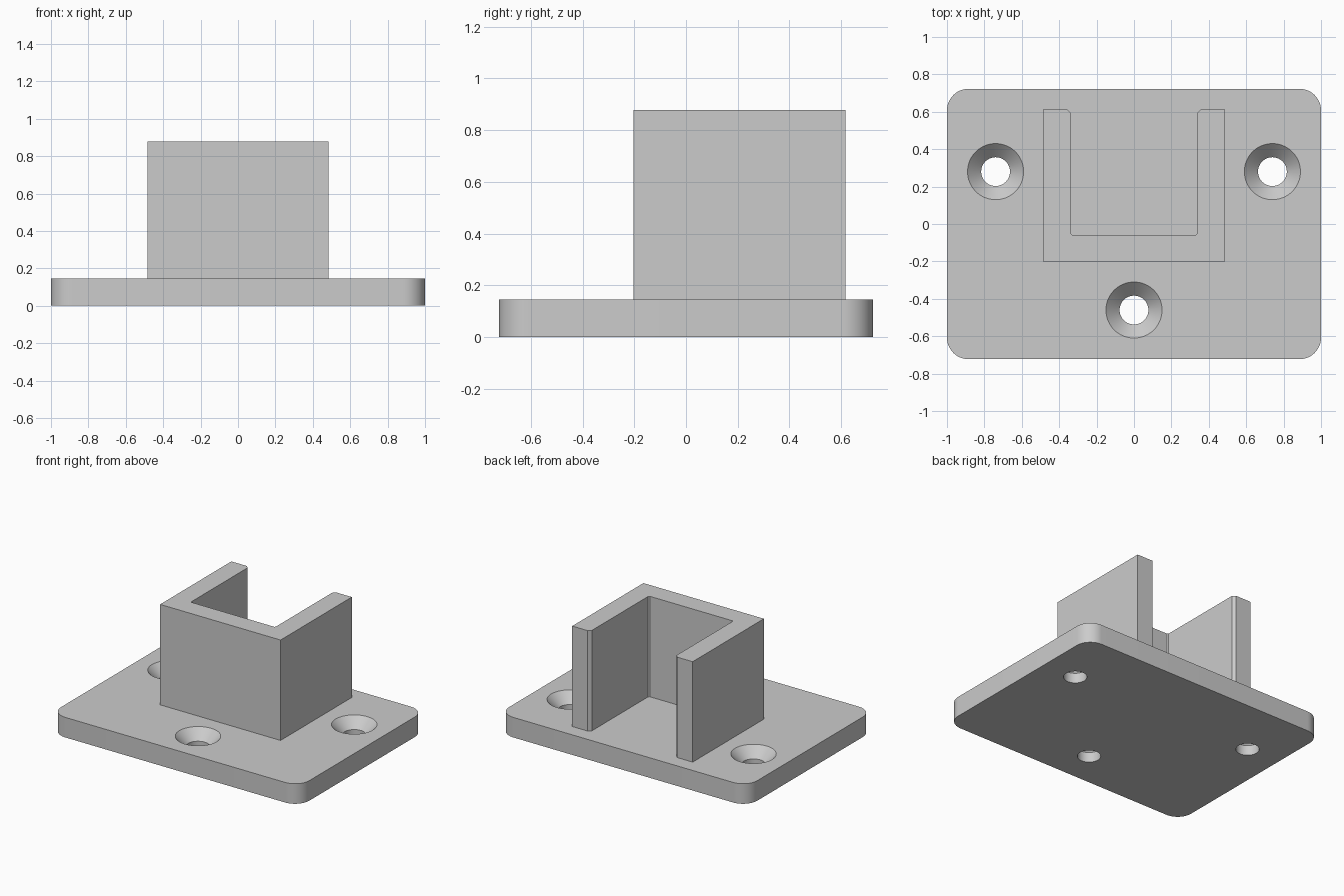
import bpy
import bmesh
from math import cos, sin, pi, radians

cube = bpy.data.objects.get("Cube")
if cube:
    bpy.data.objects.remove(cube, do_unlink=True)

# Single material
grey = bpy.data.materials.new("light_grey")
grey.use_nodes = True
colour = (0.6, 0.6, 0.6, 1)
grey.diffuse_color = colour
grey.node_tree.nodes["Principled BSDF"].inputs["Base Color"].default_value = colour

PLATE_TOP = 0.146
HALF_X, HALF_Y, CORNER = 1.0, 0.7225, 0.115


def make_object(name, bm):
    bmesh.ops.recalc_face_normals(bm, faces=bm.faces)
    mesh = bpy.data.meshes.new(name)
    bm.to_mesh(mesh)
    bm.free()
    mesh.materials.append(grey)
    obj = bpy.data.objects.new(name, mesh)
    bpy.context.collection.objects.link(obj)
    return obj


def extrude_outline(name, points, z0, z1):
    bm = bmesh.new()
    face = bm.faces.new([bm.verts.new((x, y, z0)) for x, y in points])
    result = bmesh.ops.extrude_face_region(bm, geom=[face])
    verts = [v for v in result["geom"] if isinstance(v, bmesh.types.BMVert)]
    bmesh.ops.translate(bm, verts=verts, vec=(0, 0, z1 - z0))
    return make_object(name, bm)


def lathe(name, profile, x, y, sides=64):
    bm = bmesh.new()
    rings = [[bm.verts.new((x + r * cos(2 * pi * i / sides),
                            y + r * sin(2 * pi * i / sides), z))
              for i in range(sides)] for r, z in profile]
    for low, high in zip(rings, rings[1:]):
        for i in range(sides):
            j = (i + 1) % sides
            bm.faces.new((low[i], low[j], high[j], high[i]))
    bm.faces.new(rings[0])
    bm.faces.new(rings[-1])
    return make_object(name, bm)


def activate(obj):
    bpy.ops.object.select_all(action='DESELECT')
    obj.select_set(True)
    bpy.context.view_layer.objects.active = obj


# Base plate with rounded corners
outline = []
steps = 12
for k, (sx, sy) in enumerate([(1, 1), (-1, 1), (-1, -1), (1, -1)]):
    for i in range(steps + 1):
        a = (k + i / steps) * pi / 2
        outline.append((sx * (HALF_X - CORNER) + CORNER * cos(a),
                        sy * (HALF_Y - CORNER) + CORNER * sin(a)))
base_plate = extrude_outline("base_plate", outline, 0, PLATE_TOP)

# Countersunk screw holes
HOLE, SINK = 0.077, 0.15
depth = SINK - HOLE
hole_profile = [(HOLE, -0.05), (HOLE, PLATE_TOP - depth),
                (SINK, PLATE_TOP), (SINK, PLATE_TOP + 0.05)]
for x, y in [(-0.74, 0.28), (0.74, 0.28), (0, -0.46)]:
    cutter = lathe("hole_cutter", hole_profile, x, y)
    cutter.hide_render = True
    cut = base_plate.modifiers.new("screw_hole", 'BOOLEAN')
    cut.operation = 'DIFFERENCE'
    cut.solver = 'EXACT'
    cut.object = cutter
    activate(base_plate)
    bpy.ops.object.modifier_apply(modifier=cut.name)
    bpy.data.objects.remove(cutter, do_unlink=True)

# U-shaped bracket, open to the back, with chamfered inner edges
OUT_X, IN_X = 0.485, 0.34
FRONT, INNER, BACK = -0.203, -0.058, 0.616
half = [(OUT_X, FRONT), (OUT_X, BACK), (IN_X + 0.02, BACK),
        (IN_X, BACK - 0.02), (IN_X, INNER + 0.008), (IN_X - 0.008, INNER)]
bracket = extrude_outline("u_bracket", half + [(-x, y) for x, y in reversed(half)],
                          PLATE_TOP, 0.877)

for obj in (base_plate, bracket):
    activate(obj)
    bpy.ops.object.shade_smooth_by_angle(angle=radians(30))
